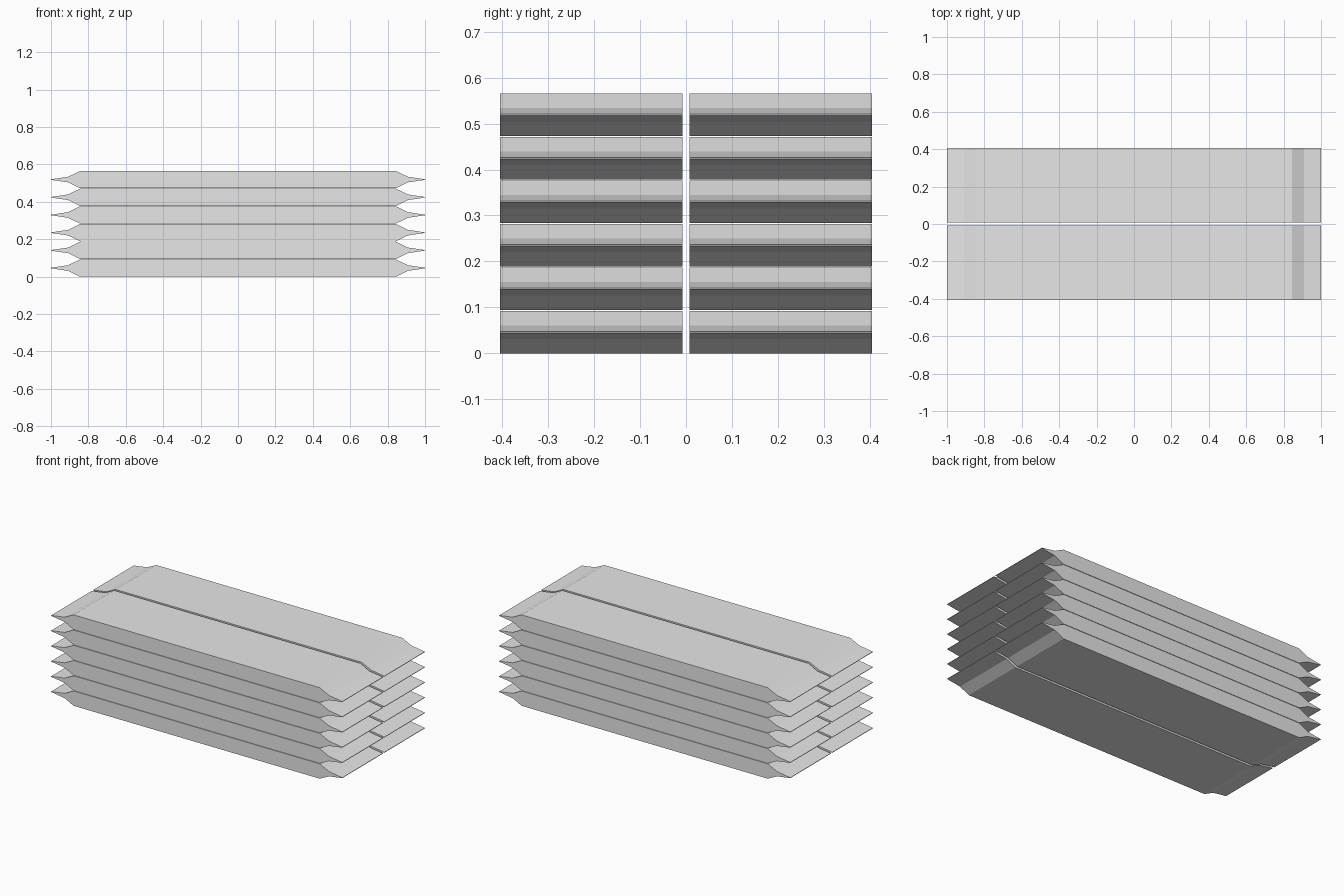
import bpy

cube = bpy.data.objects.get("Cube")
if cube:
    bpy.data.objects.remove(cube, do_unlink=True)

LAYERS = 6
TOTAL = 0.565          # stack height
BAG_H = 0.092          # thickness of one bag
PITCH = (TOTAL - BAG_H) / (LAYERS - 1)
Y_IN, Y_OUT = 0.0075, 0.405

grey = bpy.data.materials.new("light grey")
grey.use_nodes = True
grey.diffuse_color = (0.8, 0.8, 0.8, 1)
grey.node_tree.nodes["Principled BSDF"].inputs["Base Color"].default_value = (0.8, 0.8, 0.8, 1)

# Quarter outline of a bag: flat body, sloped shoulder, thin sealed end
quarter = [(0.845, BAG_H / 2), (0.908, 0.015), (1.0, 0.0015)]
top = [(-x, z) for x, z in reversed(quarter)] + quarter
outline = top + [(x, -z) for x, z in reversed(top)]


def make_bag(name, y0, y1, z):
    """Extrude the bag outline along y, centred at height z."""
    n = len(outline)
    verts = [(x, y, z + h) for y in (y0, y1) for x, h in outline]
    faces = [(i, i + n, (i + 1) % n + n, (i + 1) % n) for i in range(n)]
    # End caps as strips between upper and lower outline
    for i in range(n // 2 - 1):
        j = n - 1 - i
        faces.append((i, i + 1, j - 1, j))
        faces.append((j + n, j - 1 + n, i + 1 + n, i + n))
    mesh = bpy.data.meshes.new(name)
    mesh.from_pydata(verts, [], faces)
    mesh.materials.append(grey)
    mesh.update()
    bag = bpy.data.objects.new(name, mesh)
    bpy.context.collection.objects.link(bag)


# Two columns of stacked bags
for layer in range(LAYERS):
    z = BAG_H / 2 + layer * PITCH
    make_bag(f"front_bag_{layer + 1}", -Y_OUT, -Y_IN, z)
    make_bag(f"back_bag_{layer + 1}", Y_IN, Y_OUT, z)
